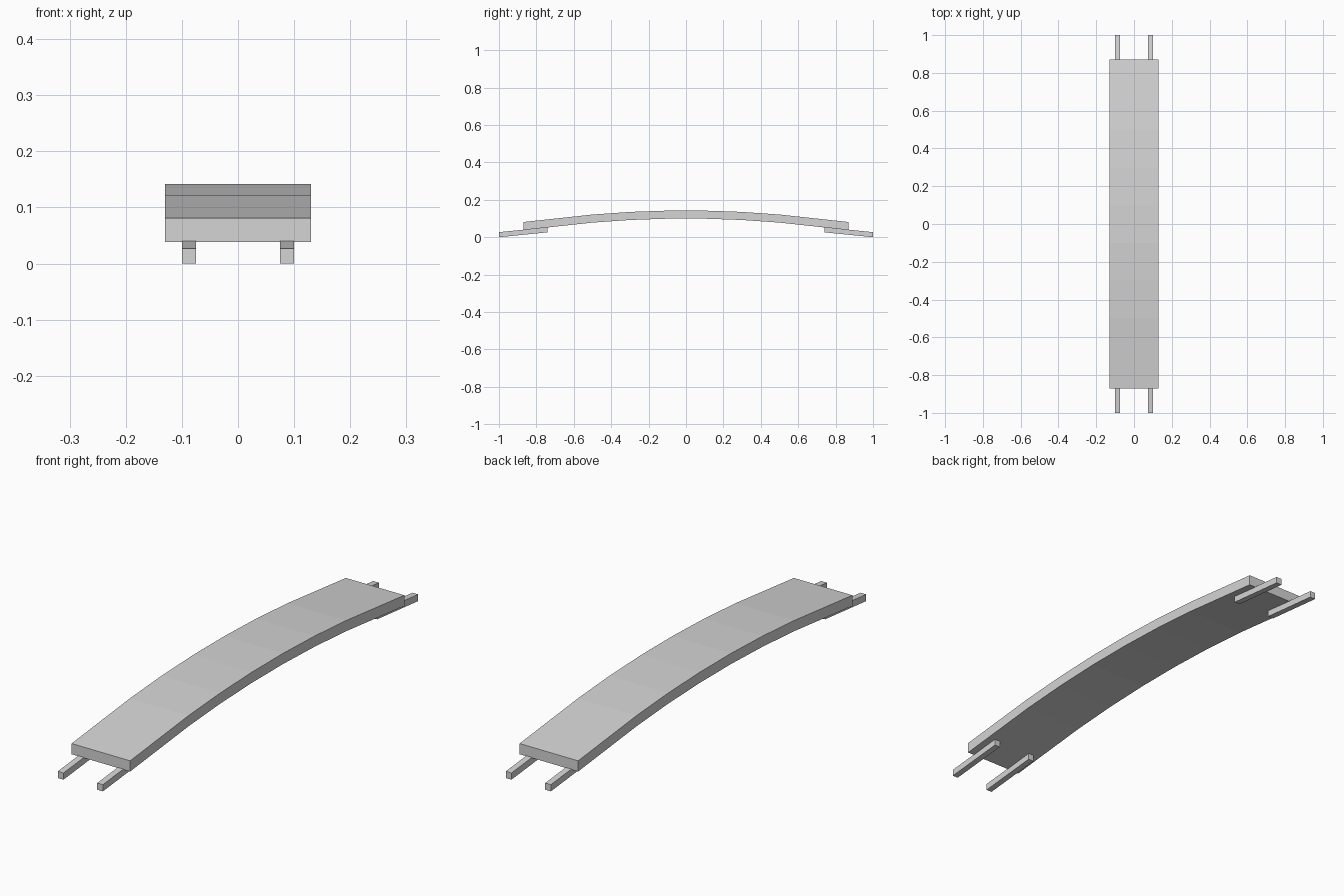
import bpy
import bmesh

if "Cube" in bpy.data.objects:
    bpy.data.objects.remove(bpy.data.objects["Cube"])

grey = bpy.data.materials.new("light_grey")
grey.diffuse_color = (0.66, 0.66, 0.66, 1)
grey.use_nodes = True
grey.node_tree.nodes["Principled BSDF"].inputs["Base Color"].default_value = grey.diffuse_color


def arched_bar(name, x0, x1, top, thickness):
    """Extrude a side profile, given as (y, z) along its top, across x."""
    outline = top + [(y, z - thickness) for y, z in reversed(top)]
    bm = bmesh.new()
    face = bm.faces.new([bm.verts.new((x0, y, z)) for y, z in outline])
    side = bmesh.ops.extrude_face_region(bm, geom=[face])
    verts = [g for g in side["geom"] if isinstance(g, bmesh.types.BMVert)]
    bmesh.ops.translate(bm, verts=verts, vec=(x1 - x0, 0, 0))
    bmesh.ops.recalc_face_normals(bm, faces=bm.faces)
    mesh = bpy.data.meshes.new(name)
    bm.to_mesh(mesh)
    bm.free()
    mesh.materials.append(grey)
    obj = bpy.data.objects.new(name, mesh)
    bpy.context.collection.objects.link(obj)


# Gently arched deck with straight ends
half = [(0.10, 0.142), (0.30, 0.135), (0.50, 0.121), (0.87, 0.081)]
deck_top = [(-y, z) for y, z in reversed(half)] + half
arched_bar("deck", -0.13, 0.13, deck_top, 0.043)

# Sloping support rails under both ends
for end, s in (("front", -1), ("back", 1)):
    for side, x in (("left", -0.0875), ("right", 0.0875)):
        arched_bar(f"{end}_{side}_rail", x - 0.0125, x + 0.0125,
                   [(s * 1.0, 0.027), (s * 0.74, 0.053)], 0.027)
